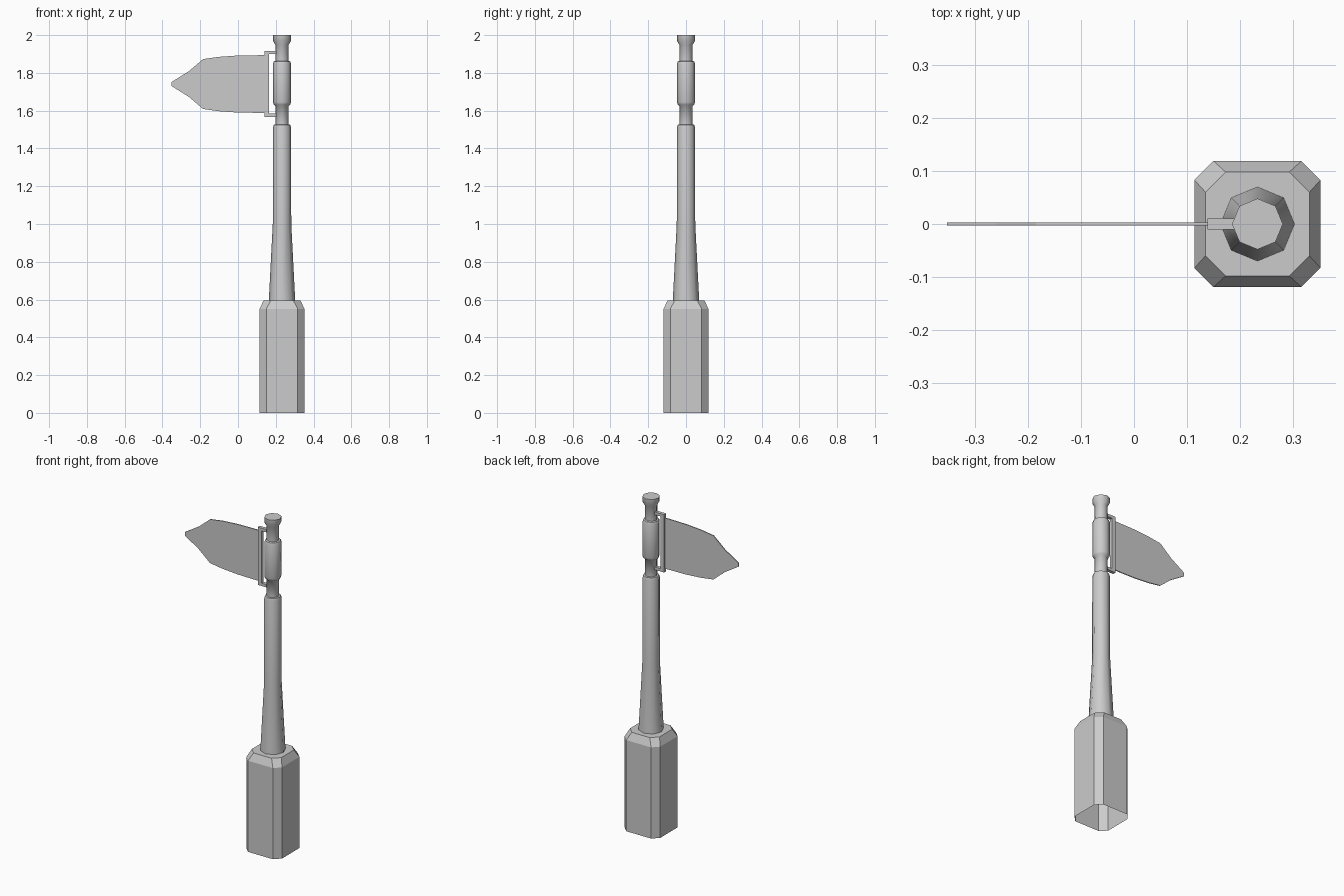
import bpy, bmesh, math

if "Cube" in bpy.data.objects:
    bpy.data.objects.remove(bpy.data.objects["Cube"])

CX = 0.233  # post axis


def finish(name, bm, smooth=False):
    bmesh.ops.recalc_face_normals(bm, faces=bm.faces)
    me = bpy.data.meshes.new(name)
    bm.to_mesh(me)
    bm.free()
    ob = bpy.data.objects.new(name, me)
    bpy.context.collection.objects.link(ob)
    if smooth:
        bpy.ops.object.select_all(action='DESELECT')
        ob.select_set(True)
        bpy.context.view_layer.objects.active = ob
        bpy.ops.object.shade_smooth_by_angle(angle=math.radians(50))
    return ob


def loft(name, rings, smooth=False):
    """Skin stacked rings of points; cap the top, leave the hidden bottom open."""
    bm = bmesh.new()
    loops = [[bm.verts.new(p) for p in ring] for ring in rings]
    n = len(loops[0])
    for a, b in zip(loops, loops[1:]):
        for i in range(n):
            j = (i + 1) % n
            bm.faces.new((a[i], a[j], b[j], b[i]))
    bm.faces.new(loops[-1])
    return finish(name, bm, smooth)


def cut_square(half, flat, z):
    pts = [(half, -flat), (half, flat), (flat, half), (-flat, half),
           (-half, flat), (-half, -flat), (-flat, -half), (flat, -half)]
    return [(CX + x, y, z) for x, y in pts]


def octagon(r, z):
    return [(CX + r * math.cos(i * math.pi / 4), r * math.sin(i * math.pi / 4), z)
            for i in range(8)]


def box(name, x0, x1, y, z0, z1):
    bm = bmesh.new()
    bmesh.ops.create_cube(bm, size=1)
    for v in bm.verts:
        v.co = ((x0 + x1) / 2 + v.co.x * (x1 - x0), v.co.y * 2 * y,
                (z0 + z1) / 2 + v.co.z * (z1 - z0))
    return finish(name, bm)


# Plinth with cut corners and bevelled top, open underneath
loft("plinth", [cut_square(0.119, 0.083, 0), cut_square(0.119, 0.083, 0.55),
                cut_square(0.098, 0.06, 0.595)])

# Eight-sided post: tapered shaft, neck, collar, neck, cap
profile = [(0.07, 0.593), (0.049, 1.0), (0.048, 1.51), (0.044, 1.525), (0.035, 1.527),
           (0.035, 1.625), (0.044, 1.632), (0.048, 1.645), (0.048, 1.848), (0.044, 1.86),
           (0.035, 1.863), (0.035, 1.948), (0.047, 1.968), (0.048, 2.0)]
loft("post", [octagon(r, z) for r, z in profile], smooth=True)

# Bracket: two arms and an upright
for name, z in (("lower_arm", 1.567), ("upper_arm", 1.899)):
    box(name, 0.139, 0.204, 0.01, z, z + 0.017)
box("bracket_upright", 0.139, 0.163, 0.01, 1.584, 1.899)

# Pointed sign blade: half outline mirrored about its mid height
mid = 1.741
half = [(0.15, 0.153), (0.0, 0.151), (-0.1, 0.144), (-0.185, 0.132),
        (-0.26, 0.068), (-0.353, 0.010)]
outline = [(x, mid + h) for x, h in half] + [(x, mid - h) for x, h in reversed(half)]
bm = bmesh.new()
face = bm.faces.new([bm.verts.new((x, -0.003, z)) for x, z in outline])
ext = bmesh.ops.extrude_face_region(bm, geom=[face], use_keep_orig=True)
for v in ext["geom"]:
    if isinstance(v, bmesh.types.BMVert):
        v.co.y = 0.003
finish("sign_blade", bm)
